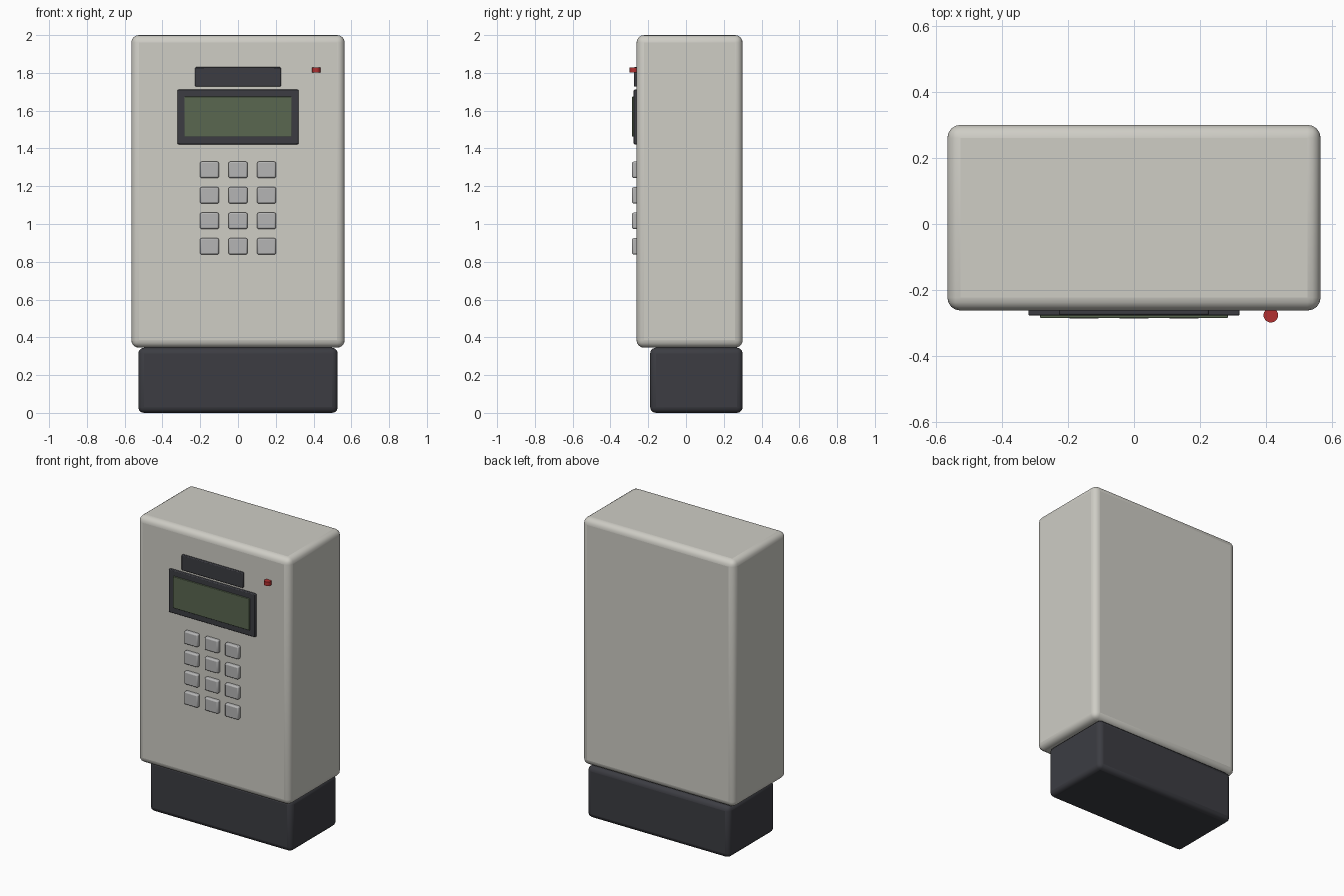
import bpy
import math

if "Cube" in bpy.data.objects:
    bpy.data.objects.remove(bpy.data.objects["Cube"])


def material(name, rgb):
    m = bpy.data.materials.new(name)
    m.diffuse_color = (*rgb, 1)
    m.use_nodes = True
    m.node_tree.nodes["Principled BSDF"].inputs["Base Color"].default_value = m.diffuse_color
    return m


casing_mat = material("casing_beige", (0.62, 0.61, 0.56))
dark_mat = material("dark_plastic", (0.045, 0.046, 0.055))
screen_mat = material("screen_green", (0.10, 0.135, 0.08))
key_mat = material("key_grey", (0.46, 0.46, 0.46))
red_mat = material("lamp_red", (0.45, 0.03, 0.03))


def finish(ob, name, mat, bevel, segments):
    ob.name = name
    ob.data.materials.append(mat)
    if bevel:
        mod = ob.modifiers.new("Bevel", "BEVEL")
        mod.width = bevel
        mod.segments = segments
        mod.limit_method = "ANGLE"
    bpy.ops.object.shade_smooth_by_angle(angle=math.radians(35))
    return ob


def box(name, x, y, z, mat, bevel, segments=2):
    """Bevelled box from (min, max) ranges."""
    lo, hi = zip(x, y, z)
    bpy.ops.mesh.primitive_cube_add(
        size=1, location=[(a + b) / 2 for a, b in zip(lo, hi)])
    ob = bpy.context.object
    ob.scale = [b - a for a, b in zip(lo, hi)]
    bpy.ops.object.transform_apply(location=False, rotation=False, scale=True)
    return finish(ob, name, mat, bevel, segments)


FACE = -0.262   # front plane of the casing
BACK = 0.30

# Casing and recessed plinth
box("casing", (-0.565, 0.565), (FACE, BACK), (0.345, 2.0), casing_mat, 0.04, 4)
box("plinth", (-0.528, 0.528), (-0.19, BACK), (0, 0.345), dark_mat, 0.03, 3)

# Top slot, screen surround and screen
box("slot_cover", (-0.227, 0.227), (FACE - 0.014, FACE + 0.01), (1.727, 1.83), dark_mat, 0.005)
box("screen_surround", (-0.32, 0.32), (FACE - 0.015, FACE + 0.01), (1.422, 1.711), dark_mat, 0.005)
box("screen", (-0.284, 0.284), (FACE - 0.023, FACE), (1.462, 1.674), screen_mat, 0.003)

# Keypad, 3 columns by 4 rows
for row in range(4):
    for col in range(3):
        cx = (col - 1) * 0.151
        cz = 1.287 - row * 0.135
        box(f"key_{row + 1}_{col + 1}", (cx - 0.05, cx + 0.05),
            (FACE - 0.024, FACE + 0.01), (cz - 0.043, cz + 0.043), key_mat, 0.008)

# Indicator lamp, a small upright cylinder
bpy.ops.mesh.primitive_cylinder_add(vertices=24, radius=0.022, depth=0.026,
                                    location=(0.414, -0.276, 1.816))
finish(bpy.context.object, "indicator_lamp", red_mat, 0, 1)
